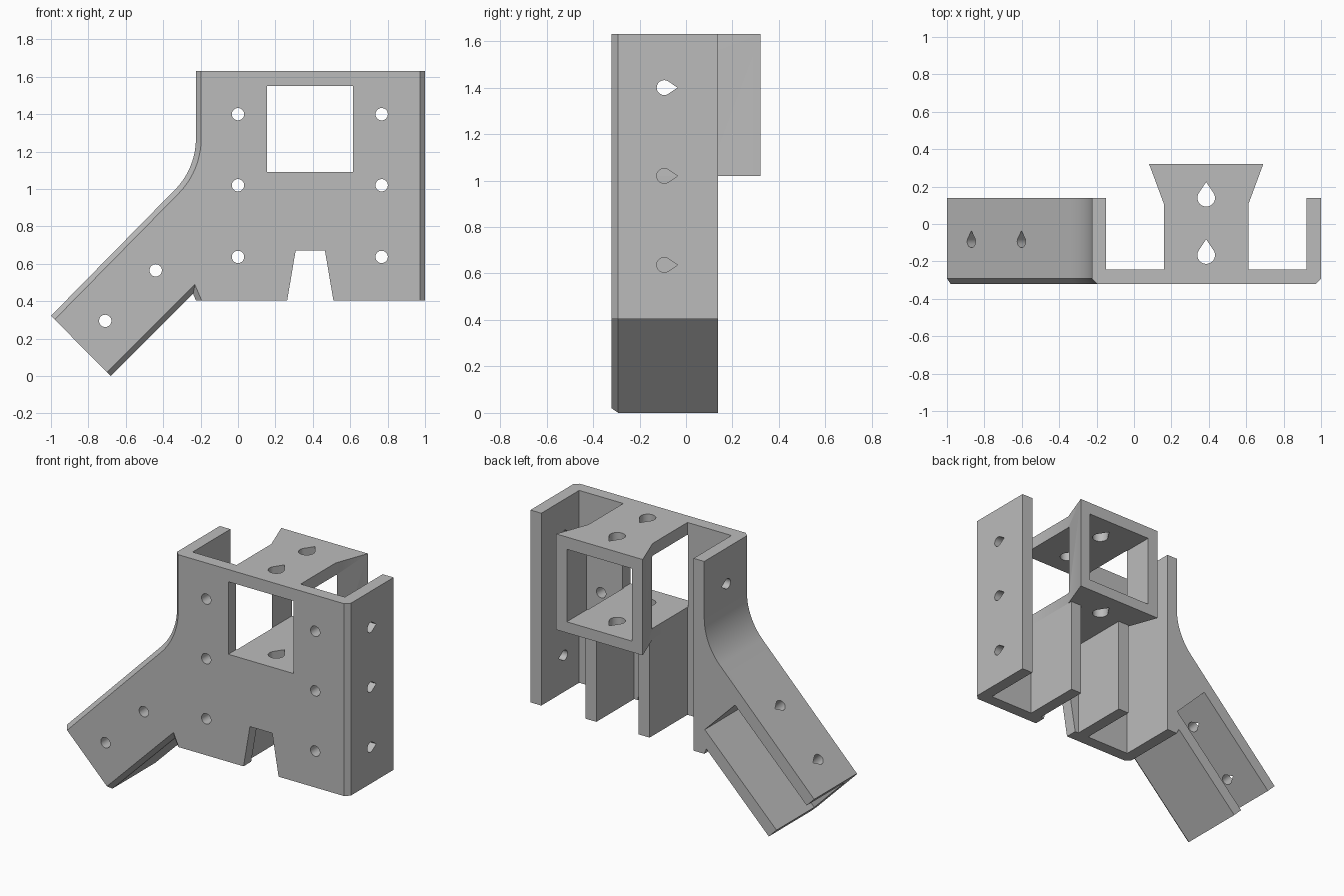
import bpy, bmesh
from math import sin, cos, pi, radians, acos
from mathutils import Vector

old = bpy.data.objects.get("Cube")
if old:
    bpy.data.objects.remove(old, do_unlink=True)

plastic = bpy.data.materials.new("grey plastic")
plastic.use_nodes = True
GREY = (0.5, 0.5, 0.5, 1)
plastic.diffuse_color = GREY
plastic.node_tree.nodes["Principled BSDF"].inputs["Base Color"].default_value = GREY

X, Y, Z = Vector((1, 0, 0)), Vector((0, 1, 0)), Vector((0, 0, 1))
ALONG = (X + Z).normalized()      # direction up the slanted arm
ACROSS = (Z - X).normalized()     # from the arm's lower to its upper side
FRONT, INNER, BACK = -0.32, -0.243, 0.138
WALL = 0.077
MID = 0.386


def prism(name, pts, u, v, w, w0, w1, origin=Vector()):
    """Extrude a 2D outline in the u, v plane from w0 to w1 along w."""
    bm = bmesh.new()
    rings = [[bm.verts.new(origin + u * a + v * b + w * d) for a, b in pts] for d in (w0, w1)]
    bm.faces.new(rings[0])
    bm.faces.new(rings[1])
    n = len(pts)
    for i in range(n):
        j = (i + 1) % n
        bm.faces.new((rings[0][i], rings[0][j], rings[1][j], rings[1][i]))
    bmesh.ops.recalc_face_normals(bm, faces=bm.faces)
    mesh = bpy.data.meshes.new(name)
    bm.to_mesh(mesh)
    bm.free()
    mesh.materials.append(plastic)
    obj = bpy.data.objects.new(name, mesh)
    bpy.context.collection.objects.link(obj)
    return obj


def rect(a0, a1, b0, b1):
    return [(a0, b0), (a1, b0), (a1, b1), (a0, b1)]


def box(x0, x1, y0, y1, z0, z1):
    return prism("cutter", rect(x0, x1, y0, y1), X, Y, Z, z0, z1)


def circle(r, n=32):
    return [(r * cos(2 * pi * i / n), r * sin(2 * pi * i / n)) for i in range(n)]


def teardrop(r, tip=1.8, n=28):
    """Circle with a pointed end towards +u."""
    a = acos(1 / tip)
    arc = [a + (2 * pi - 2 * a) * i / n for i in range(n + 1)]
    return [(r * cos(t), r * sin(t)) for t in arc] + [(r * tip, 0)]


def cut(target, cutters):
    """Subtract every cutter, bake the result and delete the cutters."""
    for c in cutters:
        c.hide_render = True
        mod = target.modifiers.new("cut", "BOOLEAN")
        mod.operation, mod.solver, mod.object = "DIFFERENCE", "EXACT", c
    deps = bpy.context.evaluated_depsgraph_get()
    baked = bpy.data.meshes.new_from_object(target.evaluated_get(deps))
    target.modifiers.clear()
    target.data = baked
    for c in cutters:
        bpy.data.objects.remove(c, do_unlink=True)


# Bracket silhouette: plate with a bottom notch, slanted arm and curved elbow
R = 0.39
elbow = [(-0.225 - R + R * cos(radians(t)), 1.27 + R * sin(radians(t))) for t in range(-45, 1, 3)]
outline = [(1, 1.63), (1, 0.405), (0.51, 0.405), (0.465, 0.67), (0.308, 0.67), (0.263, 0.405),
           (-0.225, 0.405), (-0.24, 0.44), (-0.68, 0), (-1, 0.322)] + elbow + [(-0.225, 1.63)]
bracket = prism("bracket", outline, X, Z, Y, FRONT, BACK)

# Chamfer the front edges along the arm, elbow and right side
bm = bmesh.new()
bm.from_mesh(bracket.data)
edges = []
for e in bm.edges:
    a, b = e.verts[0].co, e.verts[1].co
    m = (a + b) / 2
    if max(a.y, b.y) > FRONT + 0.01:
        continue
    arm_end = m.x < -0.8 and m.z < 0.2
    if m.x > 0.99 or (m.x < -0.22 and not arm_end and m.z != 0.405):
        edges.append(e)
bmesh.ops.bevel(bm, geom=edges, offset=0.028, segments=1, affect="EDGES", clamp_overlap=True)
bm.to_mesh(bracket.data)
bm.free()

# Channels behind the plate, and the square opening through it
cuts = [box(-0.15, 0.16, INNER, 1, 0, 2),
        box(0.612, 1 - WALL, INNER, 1, 0, 2),
        box(0.16 + WALL, 0.612 - WALL, INNER, 1, 0, 1.1),
        box(0.15, 0.63, INNER, 1, 1.02, 2),
        box(MID - 0.23, MID + 0.23, -1, 1, 1.09, 1.552)]

# Pocket in the arm, closed where it meets the upright wall
corner = Vector((-0.68, 0, 0))
cuts.append(prism("cutter", rect(-0.3, 0.715, WALL, 0.456 - WALL), ALONG, ACROSS, Y, INNER, 1, corner))

# Screw holes: round in the plate, pointed in the walls
HEIGHTS = (1.4, 1.02, 0.637)
ARM_HOLES = ((-0.71, 0.295), (-0.44, 0.565))
for x, z in [(x, z) for x in (0, 0.768) for z in HEIGHTS] + list(ARM_HOLES):
    cuts.append(prism("cutter", circle(0.033), X, Z, Y, -1, -0.2, Vector((x, 0, z))))
for z in HEIGHTS:
    cuts.append(prism("cutter", teardrop(0.032), Y, Z, X, 0.85, 1.1, Vector((0, -0.094, z))))
cuts.append(prism("cutter", teardrop(0.032), Y, Z, X, -0.4, -0.1, Vector((0, -0.094, HEIGHTS[0]))))
for x, z in ARM_HOLES:
    cuts.append(prism("cutter", teardrop(0.032), Y, ALONG, ACROSS, 0.1, 0.4, Vector((x, -0.094, z))))
cut(bracket, cuts)

# Square socket: two shelves flaring into a frame at the back
half = [(0.226, INNER), (0.226, 0.107), (0.305, 0.32)]
plan = [(MID + a, y) for a, y in half] + [(MID - a, y) for a, y in reversed(half)]
socket = prism("square_socket", plan, X, Y, Z, 1.02, 1.63)
cuts = [box(MID - 0.23, MID + 0.23, -1, 1, 1.09, 1.552)]
for y in (-0.166, 0.14):
    cuts.append(prism("cutter", teardrop(0.047), Y, X, Z, 0.9, 1.8, Vector((MID, y, 0))))
cut(socket, cuts)

# Smooth the elbow and holes, keep the edges crisp
for obj in (bracket, socket):
    bpy.ops.object.select_all(action="DESELECT")
    obj.select_set(True)
    bpy.context.view_layer.objects.active = obj
    bpy.ops.object.shade_smooth_by_angle(angle=radians(25))
